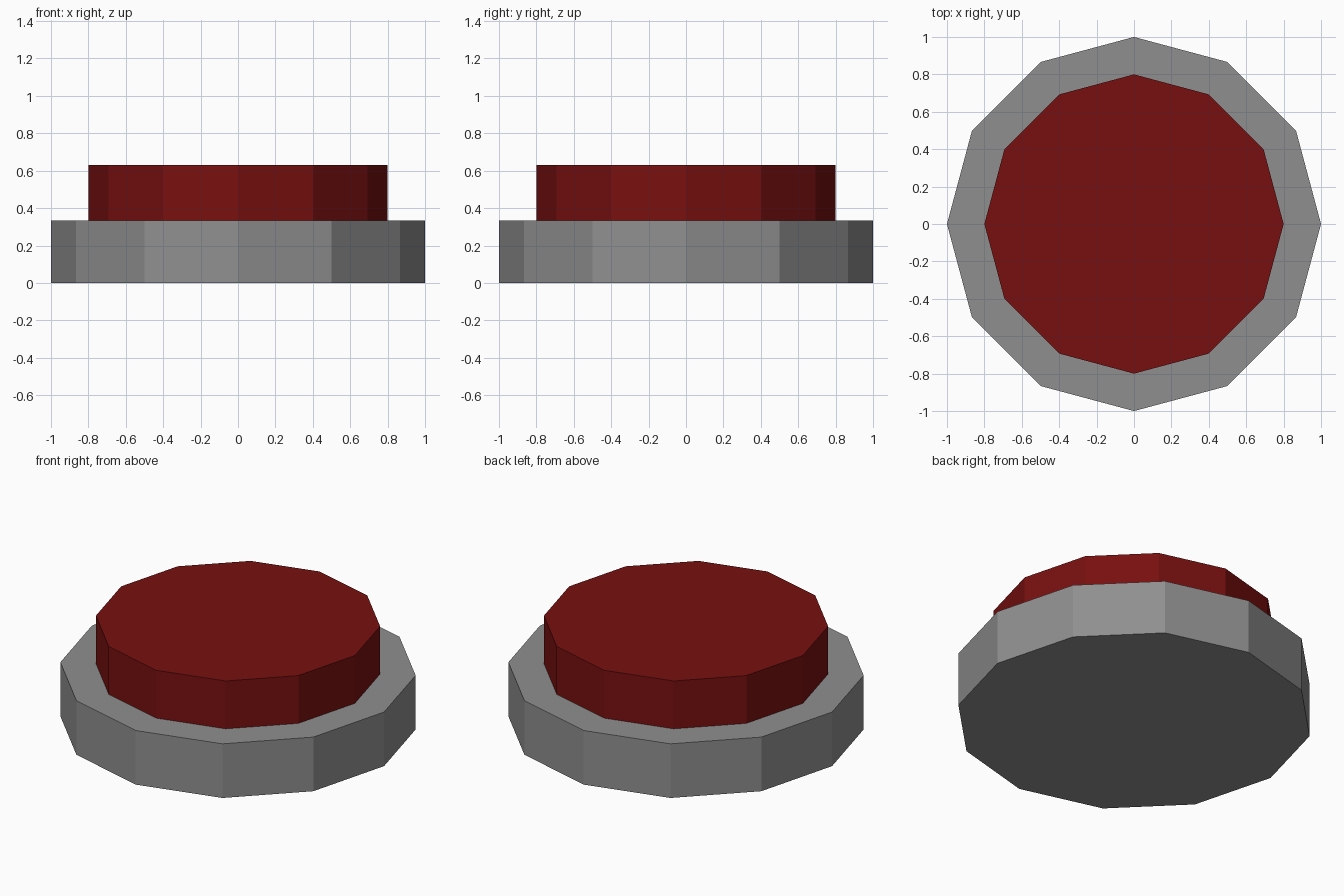
import bpy

if "Cube" in bpy.data.objects:
    bpy.data.objects.remove(bpy.data.objects["Cube"])

SIDES = 12


def add_disc(name, radius, bottom, top, color):
    """Flat-shaded twelve-sided drum between two heights."""
    bpy.ops.mesh.primitive_cylinder_add(
        vertices=SIDES, radius=radius, depth=top - bottom,
        location=(0, 0, (bottom + top) / 2))
    obj = bpy.context.object
    obj.name = name
    mat = bpy.data.materials.new(name + "_color")
    mat.diffuse_color = (*color, 1)
    mat.use_nodes = True
    mat.node_tree.nodes["Principled BSDF"].inputs["Base Color"].default_value = mat.diffuse_color
    obj.data.materials.append(mat)
    return obj


# Mid-grey housing
add_disc("base", 1.0, 0.0, 0.335, (0.275, 0.275, 0.275))

# Dark red push button resting on the housing
add_disc("button", 0.8, 0.335, 0.631, (0.19, 0.005, 0.005))
